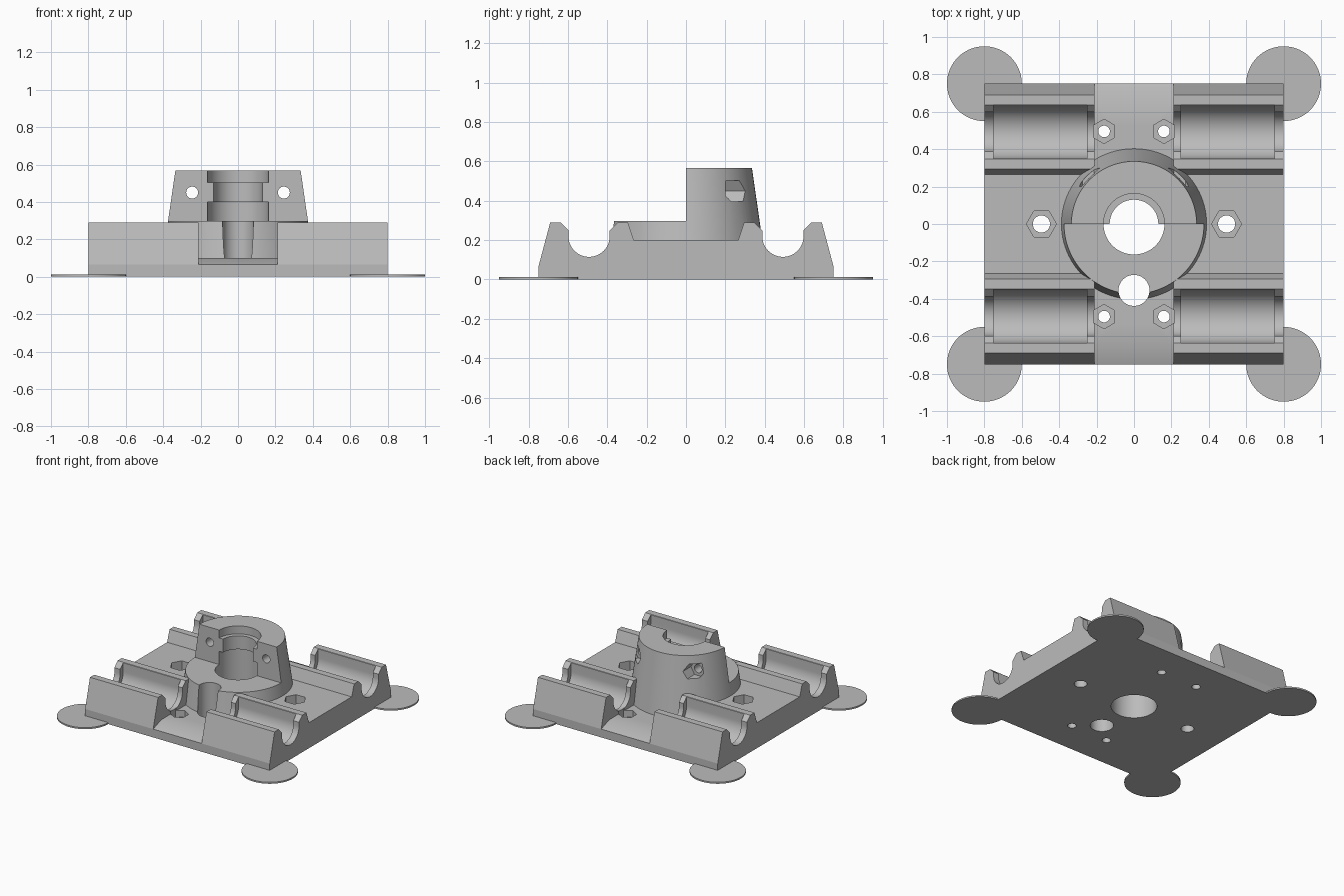
import bpy, bmesh
from math import sin, cos, pi, radians

cube = bpy.data.objects.get("Cube")
if cube:
    bpy.data.objects.remove(cube, do_unlink=True)

grey = bpy.data.materials.new("plain grey")
grey.use_nodes = True
colour = (0.5, 0.5, 0.5, 1)
grey.diffuse_color = colour
grey.node_tree.nodes["Principled BSDF"].inputs["Base Color"].default_value = colour


def arc(cx, cy, r, n=72, start=0.0, sweep=2 * pi):
    """Points on a circle, or on part of one including both ends."""
    steps = n if sweep == 2 * pi else n - 1
    return [(cx + r * cos(start + sweep * i / steps),
             cy + r * sin(start + sweep * i / steps)) for i in range(n)]


def prism(name, pts, lo, hi, axis="z", taper=1.0):
    """Extrude a 2D outline along an axis; taper scales the far end."""
    place = {"x": lambda a, b, t: (t, a, b),
             "y": lambda a, b, t: (a, t, b),
             "z": lambda a, b, t: (a, b, t)}[axis]
    bm = bmesh.new()
    low = [bm.verts.new(place(a, b, lo)) for a, b in pts]
    high = [bm.verts.new(place(a * taper, b * taper, hi)) for a, b in pts]
    bm.faces.new(low)
    bm.faces.new(high)
    for i in range(len(pts)):
        j = (i + 1) % len(pts)
        bm.faces.new((low[i], low[j], high[j], high[i]))
    bmesh.ops.recalc_face_normals(bm, faces=bm.faces)
    mesh = bpy.data.meshes.new(name)
    bm.to_mesh(mesh)
    bm.free()
    mesh.materials.append(grey)
    obj = bpy.data.objects.new(name, mesh)
    bpy.context.collection.objects.link(obj)
    return obj


def combine(target, other, operation="DIFFERENCE"):
    """Apply a boolean and remove the helper."""
    mod = target.modifiers.new("boolean", "BOOLEAN")
    mod.operation, mod.solver, mod.object = operation, "EXACT", other
    bpy.context.view_layer.objects.active = target
    bpy.ops.object.modifier_apply(modifier=mod.name)
    bpy.data.objects.remove(other, do_unlink=True)


def cut(target, *args, **kwargs):
    combine(target, prism("cutter", *args, **kwargs))


# Base plate with a raised ridge pair along front and back
half = [(0.75, 0), (0.75, 0.065), (0.69, 0.29), (0.36, 0.29), (0.295, 0.29), (0.265, 0.2)]
base = prism("carriage_body", half + [(-y, z) for y, z in reversed(half)], -0.8, 0.8, "x")

ROD_Y, ROD_Z = 0.4925, 0.22
for s in (-1, 1):
    # Lowered middle strip with sloping outer edge
    notch = [(s * 0.85, 0.03), (s * 0.65, 0.1), (s * 0.26, 0.1), (s * 0.26, 0.5), (s * 0.85, 0.5)]
    cut(base, notch, -0.21, 0.21, "x")
    for side in (-1, 1):
        # Rod clearance through the end lips, then the wider bearing cradle
        y = s * ROD_Y
        lip = arc(y, ROD_Z, 0.105, 33, pi, pi)
        lip += [(y + 0.105, 0.25), (y + 0.145, 0.29), (y + 0.145, 0.5),
                (y - 0.145, 0.5), (y - 0.145, 0.29), (y - 0.105, 0.25)]
        cut(base, lip, *sorted((side * 0.2, side * 0.9)), "x")
        cradle = arc(y, ROD_Z, 0.1425, 41, pi, pi) + [(y + 0.1425, 0.5), (y - 0.1425, 0.5)]
        cut(base, cradle, *sorted((side * 0.25, side * 0.75)), "x")

# Tapered tool holder, front half cut down
z_low, z_top, r_top = 0.04, 0.567, 0.335
r_low = r_top + (z_top - z_low) * 0.145
holder = prism("holder", arc(0, 0, r_low, 96), z_low, z_top, taper=r_top / r_low)
cut(holder, [(-1, -1), (1, -1), (1, 0), (-1, 0)], 0.297, 1)
combine(base, holder, "UNION")

# Stepped bore with a narrow neck
cut(base, arc(0, 0, 0.13), -0.1, 1)
cut(base, arc(0, 0, 0.163), -0.1, 0.4)
cut(base, arc(0, 0, 0.163), 0.505, 1)

# Front sensor hole
cut(base, arc(0, -0.355, 0.083, 48), -0.1, 0.6)

for side in (-1, 1):
    # Clamp screw holes and nut pockets in the holder
    cut(base, arc(side * 0.245, 0.45, 0.032, 32), -0.1, 0.6, "y")
    cut(base, arc(side * 0.245, 0.45, 0.062, 6), 0.2, 0.6, "y")
    # Side mounting holes with nut pockets
    cut(base, arc(side * 0.495, 0, 0.046, 32), -0.1, 0.4)
    cut(base, arc(side * 0.495, 0, 0.08, 6), 0.1, 0.4)
    for s in (-1, 1):
        # Small mounting holes with nut pockets
        cut(base, arc(side * 0.16, s * 0.495, 0.031, 32), -0.1, 0.4)
        cut(base, arc(side * 0.16, s * 0.495, 0.065, 6, pi / 6), 0.05, 0.2)

# Thin round corner pads
parts = [base]
for side, x in (("left", 0.8), ("right", -0.8)):
    for end, y in (("front", -0.75), ("back", 0.75)):
        parts.append(prism(f"corner_pad_{end}_{side}", arc(x, y, 0.2), 0, 0.012))

# Smooth the round walls and keep edges crisp
bpy.ops.object.select_all(action="DESELECT")
for obj in parts:
    obj.select_set(True)
bpy.context.view_layer.objects.active = base
bpy.ops.object.shade_smooth_by_angle(angle=radians(25))
